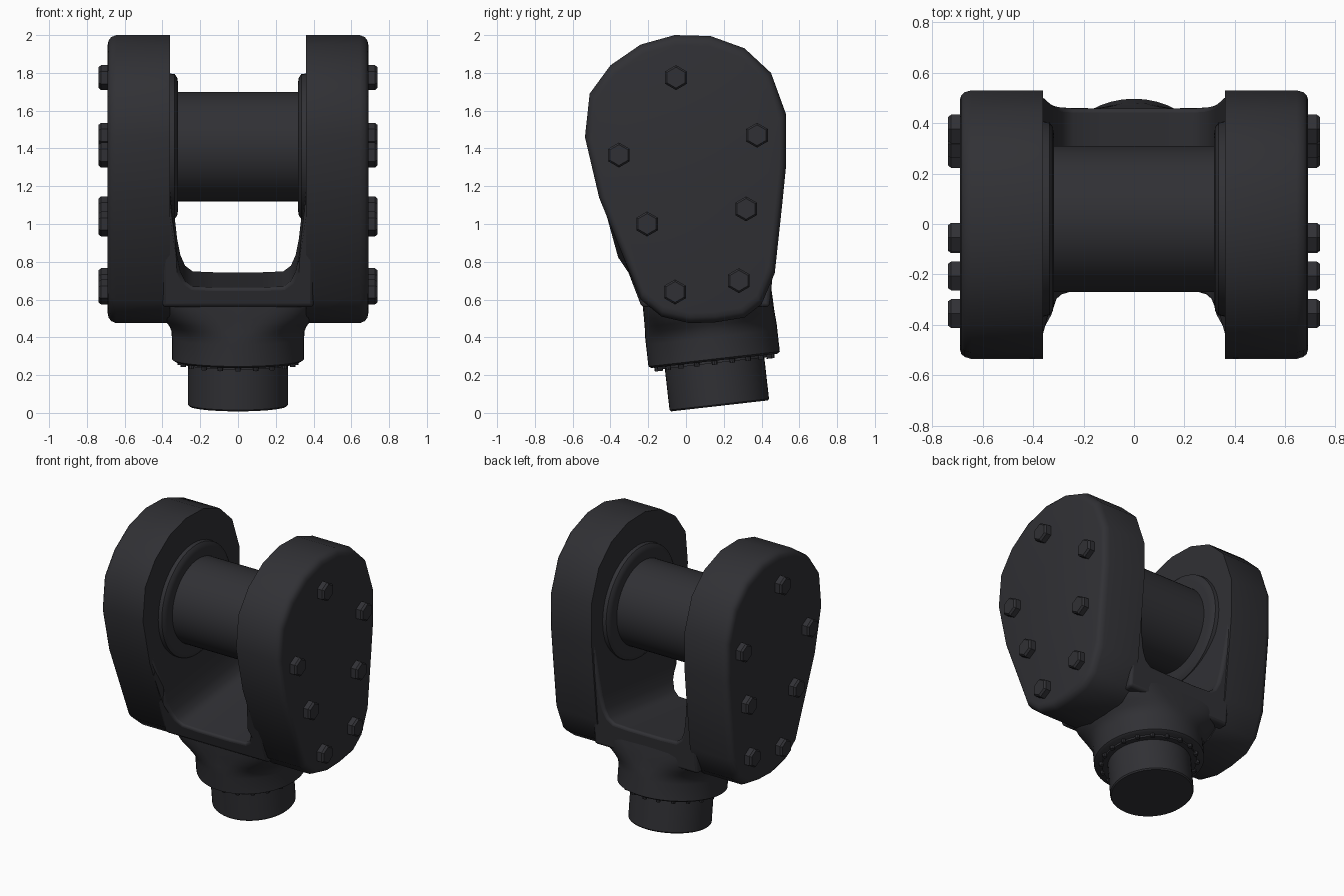
import bpy, bmesh, math
from mathutils import Matrix

if "Cube" in bpy.data.objects:
    bpy.data.objects.remove(bpy.data.objects["Cube"], do_unlink=True)

COLOUR = (0.03, 0.03, 0.035, 1)
steel = bpy.data.materials.new("dark steel")
steel.use_nodes = True
steel.diffuse_color = COLOUR
steel.node_tree.nodes["Principled BSDF"].inputs["Base Color"].default_value = COLOUR


def loft(name, rings, matrix=None, bevel=0, angle=35):
    """Join equal-sized rings of points into a capped solid."""
    bm = bmesh.new()
    loops = [[bm.verts.new(p) for p in ring] for ring in rings]
    n = len(loops[0])
    for a, b in zip(loops, loops[1:]):
        for i in range(n):
            j = (i + 1) % n
            bm.faces.new((a[i], a[j], b[j], b[i]))
    bm.faces.new(loops[0])
    bm.faces.new(loops[-1])
    if matrix:
        bm.transform(matrix)
    bmesh.ops.recalc_face_normals(bm, faces=bm.faces)
    mesh = bpy.data.meshes.new(name)
    bm.to_mesh(mesh)
    bm.free()
    mesh.materials.append(steel)
    obj = bpy.data.objects.new(name, mesh)
    bpy.context.collection.objects.link(obj)
    if bevel:
        mod = obj.modifiers.new("round edges", "BEVEL")
        mod.width, mod.segments, mod.limit_method = bevel, 3, "ANGLE"
        mod.angle_limit = math.radians(40)
    bpy.ops.object.select_all(action="DESELECT")
    obj.select_set(True)
    bpy.context.view_layer.objects.active = obj
    bpy.ops.object.shade_smooth_by_angle(angle=math.radians(angle))
    return obj


def oval(t, rx, ry, power=1.0, n=48):
    """Ring around z; a power below one makes it squarer."""
    pts = []
    for i in range(n):
        a = 2 * math.pi * i / n
        c, s = math.cos(a), math.sin(a)
        pts.append((rx * math.copysign(abs(c) ** power, c),
                    ry * math.copysign(abs(s) ** power, s), t))
    return pts


def turned(name, profile, matrix, n=48, angle=35):
    return loft(name, [oval(t, r, r, 1, n) for t, r in profile], matrix, angle=angle)


def along_x(side, y, z):
    """Places a turned part with its axis pointing to one side."""
    return Matrix.Translation((0, y, z)) @ Matrix.Rotation(side * math.pi / 2, 4, "Y")


# Side plates: rounded teardrop outline in y and z
outline = [(-.06, 2), (.13, 1.995), (.31, 1.93), (.45, 1.8), (.53, 1.58), (.53, 1.31),
           (.51, 1.11), (.47, .74), (.40, .575), (.31, .505), (.16, .48), (.02, .475),
           (-.13, .51), (-.24, .60), (-.46, 1.14), (-.535, 1.46), (-.51, 1.69),
           (-.40, 1.84), (-.24, 1.95)]
plate_steps = [(.36, 1), (.645, 1), (.672, .985), (.685, .962), (.69, .93)]
bolts = [(-.053, 1.775), (.376, 1.47), (-.355, 1.365), (.318, 1.08),
         (-.206, 1.0), (.28, .70), (-.058, .64)]
PIN_Y, PIN_Z = .02, 1.41

for side, label in ((1, "left"), (-1, "right")):
    loft(label + "_side_plate",
         [[(side * x, y * k, 1.25 + (z - 1.25) * k) for y, z in outline]
          for x, k in plate_steps])
    # Bushing ring around the pin
    turned(label + "_bushing",
           [(.318, .34), (.322, .365), (.335, .383), (.37, .388)],
           along_x(side, PIN_Y, PIN_Z))
    # Hexagonal bolt heads
    for i, (y, z) in enumerate(bolts):
        turned(f"{label}_bolt_{i + 1}", [(.66, .066), (.725, .066), (.738, .055)],
               along_x(side, y, z), n=6, angle=20)

# Cross pin
turned("cross_pin", [(-.34, .29), (.34, .29)], along_x(1, PIN_Y, PIN_Z), n=64)

# Saddle: U-shaped bridge whose fillets climb the inner plate faces
half = [(.40, .56), (.40, 1.28), (.362, 1.28), (.335, 1.03), (.322, .92), (.305, .835),
        (.28, .78), (.24, .75), (.12, .745)]
section = half + [(-x, z) for x, z in reversed(half)]


def saddle_end(front):
    ring = []
    for x, z in section:
        y = -.235 - .41 * max(z - .66, 0) if front else .455 + .1 * (z - .69)
        y += .03 * (front and z > 1)
        ring.append((x, y, z + .115 * (y - .45) * (z > .6)))
    return ring


loft("saddle", [saddle_end(True), saddle_end(False)], bevel=.02, angle=40)

# Neck: round collar flaring into the square bridge, on a tilted axis
tilt = Matrix.Translation((0, .177, .037)) @ Matrix.Rotation(.113, 4, "X")
neck_steps = [(.24, .335, .335, 1), (.25, .35, .35, 1), (.365, .35, .35, 1),
              (.40, .353, .35, .95), (.43, .365, .348, .85), (.46, .385, .346, .74),
              (.50, .41, .345, .6), (.56, .42, .344, .45), (.64, .42, .34, .35)]
loft("neck", [oval(*step) for step in neck_steps], tilt)

# Stub shaft with a thin retaining ring and its small screws
turned("stub_shaft", [(0, .258), (.008, .265), (.3, .265)], tilt)
turned("retaining_ring", [(.228, .30), (.26, .30)], tilt)
for i in range(20):
    a = 2 * math.pi * i / 20
    spot = Matrix.Translation((.305 * math.cos(a), .305 * math.sin(a), 0))
    turned(f"ring_screw_{i + 1}", [(.219, .014), (.25, .016)], tilt @ spot, n=8)
